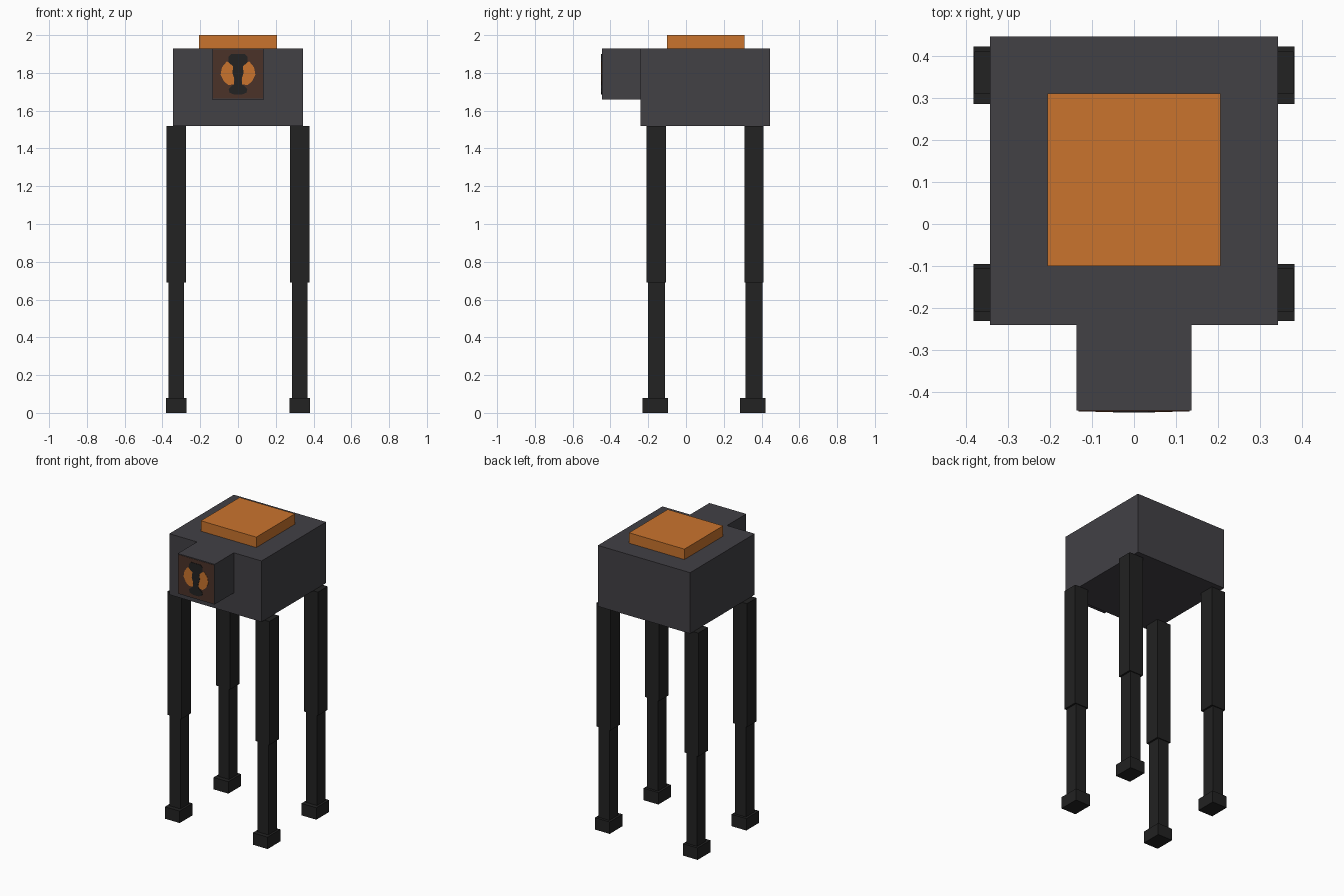
import bpy
import bmesh
from mathutils import Vector

cube = bpy.data.objects.get("Cube")
if cube:
    bpy.data.objects.remove(cube, do_unlink=True)


def material(name, colour):
    mat = bpy.data.materials.new(name)
    mat.use_nodes = True
    mat.diffuse_color = (*colour, 1)
    mat.node_tree.nodes["Principled BSDF"].inputs["Base Color"].default_value = (*colour, 1)
    return mat


GREY = material("charcoal grey", (0.054, 0.052, 0.060))
BLACK = material("soft black", (0.016, 0.016, 0.016))
ORANGE = material("orange", (0.59, 0.175, 0.027))
BROWN = material("dark brown", (0.07, 0.032, 0.022))


def finish(name, bm, mat):
    mesh = bpy.data.meshes.new(name)
    bm.to_mesh(mesh)
    bm.free()
    mesh.materials.append(mat)
    obj = bpy.data.objects.new(name, mesh)
    bpy.context.collection.objects.link(obj)
    return obj


def box(name, low, high, mat):
    low, high = Vector(low), Vector(high)
    bm = bmesh.new()
    bmesh.ops.create_cube(bm, size=1)
    bmesh.ops.scale(bm, vec=high - low, verts=bm.verts)
    bmesh.ops.translate(bm, vec=(low + high) / 2, verts=bm.verts)
    return finish(name, bm, mat)


def plate(name, outline, front, thickness, mat):
    """Thin plate facing the front, from an outline of (x, z) points."""
    bm = bmesh.new()
    face = bm.faces.new([bm.verts.new((x, front, z)) for x, z in outline])
    ext = bmesh.ops.extrude_face_region(bm, geom=[face])
    moved = [v for v in ext["geom"] if isinstance(v, bmesh.types.BMVert)]
    bmesh.ops.translate(bm, vec=(0, thickness, 0), verts=moved)
    bmesh.ops.recalc_face_normals(bm, faces=bm.faces)
    return finish(name, bm, mat)


# Body, top pad and head block
box("body", (-0.343, -0.24, 1.52), (0.343, 0.446, 1.93), GREY)
box("top_pad", (-0.206, -0.10, 1.92), (0.206, 0.311, 2.0), ORANGE)
box("head", (-0.137, -0.444, 1.66), (0.137, -0.23, 1.93), GREY)

# Face panel with a dark waisted mark between two orange patches
box("face_panel", (-0.132, -0.446, 1.665), (0.132, -0.442, 1.925), BROWN)
half = [(0.035, 1.90), (0.05, 1.885), (0.05, 1.855), (0.025, 1.835),
        (0.03, 1.80), (0.018, 1.765), (0.022, 1.74), (0.05, 1.715),
        (0.045, 1.695), (0.02, 1.685)]
plate("face_mark", half + [(-x, z) for x, z in reversed(half)], -0.449, 0.004, BLACK)
patch = [(0.02, 1.85), (0.06, 1.86), (0.085, 1.83), (0.092, 1.79),
         (0.075, 1.755), (0.05, 1.735), (0.02, 1.74)]
for side, label in ((1, "left"), (-1, "right")):
    plate(f"{label}_face_patch", [(side * x, z) for x, z in patch], -0.4475, 0.004, ORANGE)

# Four legs: upper leg, slimmer lower leg and foot
for side, label in ((1, "left"), (-1, "right")):
    for y, end in ((-0.157, "front"), (0.36, "rear")):
        for part, hx, hy, dy, z0, z1 in (
                ("upper_leg", 0.052, 0.051, 0, 0.69, 1.52),
                ("lower_leg", 0.04, 0.045, 0, 0.07, 0.70),
                ("foot", 0.055, 0.068, -0.006, 0, 0.08)):
            x = side * 0.327
            box(f"{end}_{label}_{part}", (x - hx, y + dy - hy, z0),
                (x + hx, y + dy + hy, z1), BLACK)
